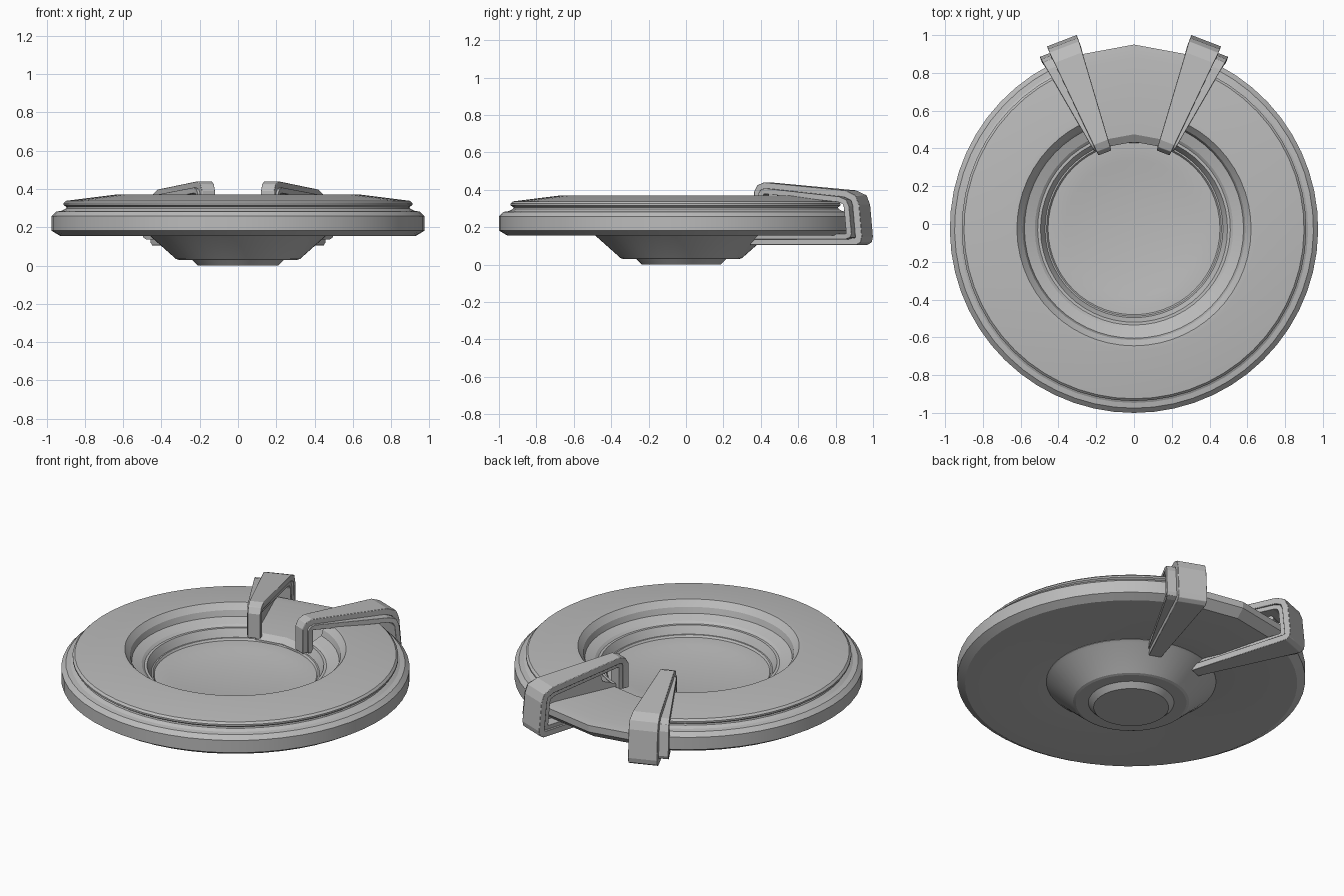
import bpy, bmesh
from math import sin, cos, radians, hypot

CENTRE_Y = -0.025      # axis of the round body
CLAMP_ANGLE = 21       # degrees either side of the back

if "Cube" in bpy.data.objects:
    bpy.data.objects.remove(bpy.data.objects["Cube"])

grey = bpy.data.materials.new("plain grey")
grey.use_nodes = True
grey.diffuse_color = (0.5, 0.5, 0.5, 1)
grey.node_tree.nodes["Principled BSDF"].inputs["Base Color"].default_value = (0.5, 0.5, 0.5, 1)


def finish(name, bm, bevel=0):
    """Turn a bmesh into a shaded object."""
    bmesh.ops.remove_doubles(bm, verts=bm.verts, dist=1e-5)
    bmesh.ops.recalc_face_normals(bm, faces=bm.faces)
    mesh = bpy.data.meshes.new(name)
    bm.to_mesh(mesh)
    bm.free()
    mesh.materials.append(grey)
    obj = bpy.data.objects.new(name, mesh)
    bpy.context.collection.objects.link(obj)
    bpy.ops.object.select_all(action='DESELECT')
    obj.select_set(True)
    bpy.context.view_layer.objects.active = obj
    bpy.ops.object.shade_smooth_by_angle(angle=radians(12))
    if bevel:
        mod = obj.modifiers.new("soft edges", 'BEVEL')
        mod.width = bevel
        mod.segments = 2
    return obj


def lathe(name, profile, start, end, steps):
    """Sweep a closed (radius, z) profile; angles are measured from the back."""
    bm = bmesh.new()
    full = end - start == 360
    rings = []
    for i in range(steps if full else steps + 1):
        a = radians(start + (end - start) * i / steps)
        rings.append([bm.verts.new((r * sin(a), CENTRE_Y + r * cos(a), z)) for r, z in profile])
    n = len(profile)
    pairs = list(zip(rings, rings[1:]))
    if full:
        pairs.append((rings[-1], rings[0]))
    else:
        bm.faces.new(rings[0])
        bm.faces.new(rings[-1])
    for a, b in pairs:
        for j in range(n):
            k = (j + 1) % n
            bm.faces.new((a[j], a[k], b[k], b[j]))
    return finish(name, bm)


def strap(name, path, thick, side, near, far, bevel):
    """Sweep a tapering band along a (radius, z) path; near and far are lateral limits."""
    bm = bmesh.new()
    a = radians(CLAMP_ANGLE)
    sections = []
    for i, (r, z) in enumerate(path):
        p, q = path[max(i - 1, 0)], path[min(i + 1, len(path) - 1)]
        dr, dz = q[0] - p[0], q[1] - p[1]
        d = hypot(dr, dz)
        inner = (r + dz / d * thick, z - dr / d * thick)
        t = min(max((r - 0.43) / 0.6, 0), 1)
        lo, hi = (near[k] + (far[k] - near[k]) * t for k in (0, 1))
        ring = []
        for (rr, zz), w in (((r, z), lo), ((r, z), hi), (inner, hi), (inner, lo)):
            ring.append(bm.verts.new((side * (rr * sin(a) + w * cos(a)),
                                      CENTRE_Y + rr * cos(a) - w * sin(a), zz)))
        sections.append(ring)
    bm.faces.new(sections[0])
    bm.faces.new(sections[-1])
    for s, t in zip(sections, sections[1:]):
        for j in range(4):
            k = (j + 1) % 4
            bm.faces.new((s[j], s[k], t[k], t[j]))
    return finish(name, bm, bevel)


# Stepped outer ring, open at the back between the clamps
ring_profile = [
    (0.47, 0.22), (0.485, 0.25), (0.495, 0.268), (0.51, 0.268), (0.525, 0.28),
    (0.58, 0.3), (0.59, 0.335), (0.605, 0.352), (0.62, 0.37), (0.645, 0.37),
    (0.9, 0.338), (0.912, 0.326), (0.912, 0.316), (0.897, 0.306), (0.9, 0.298),
    (0.922, 0.286), (0.95, 0.282), (0.975, 0.258), (0.975, 0.182),
    (0.93, 0.155), (0.6, 0.155), (0.47, 0.168)]
lathe("outer_ring", ring_profile, CLAMP_ANGLE, 360 - CLAMP_ANGLE, 50)

# Flat, lower plate that fills the gap in the ring
plate_profile = [(0.46, 0.222), (0.5, 0.248), (0.905, 0.26), (0.975, 0.25),
                 (0.975, 0.21), (0.925, 0.165), (0.6, 0.156), (0.46, 0.168)]
lathe("back_plate", plate_profile, -CLAMP_ANGLE, CLAMP_ANGLE, 2)

# Bowl with its conical underside and small foot
bowl_profile = [
    (0, 0.197), (0.31, 0.197), (0.365, 0.208), (0.455, 0.21), (0.463, 0.222), (0.475, 0.222),
    (0.475, 0.165), (0.46, 0.155), (0.325, 0.035), (0.31, 0.03), (0.24, 0.03),
    (0.21, 0.0), (0, 0.0)]
lathe("bowl", bowl_profile, 0, 360, 56)

# A pair of hooked clamps, each an outer band over a wider lining
band_path = [(0.43, 0.24), (0.43, 0.39), (0.45, 0.425), (0.49, 0.44), (0.97, 0.397),
             (1.03, 0.37), (1.05, 0.32), (1.066, 0.15), (1.06, 0.12), (1.035, 0.105),
             (0.41, 0.105)]
lining_path = [(0.46, 0.24), (0.46, 0.38), (0.475, 0.4), (0.5, 0.408), (0.95, 0.364),
               (0.995, 0.347), (1.013, 0.31), (1.028, 0.165), (1.02, 0.145), (0.99, 0.135),
               (0.42, 0.135)]
for label, side in (("left", 1), ("right", -1)):
    strap(label + "_clamp_band", band_path, 0.038, side, (-0.037, 0.037), (-0.084, 0.084), 0.01)
    strap(label + "_clamp_lining", lining_path, 0.03, side, (-0.028, 0.045), (-0.074, 0.14), 0.005)
